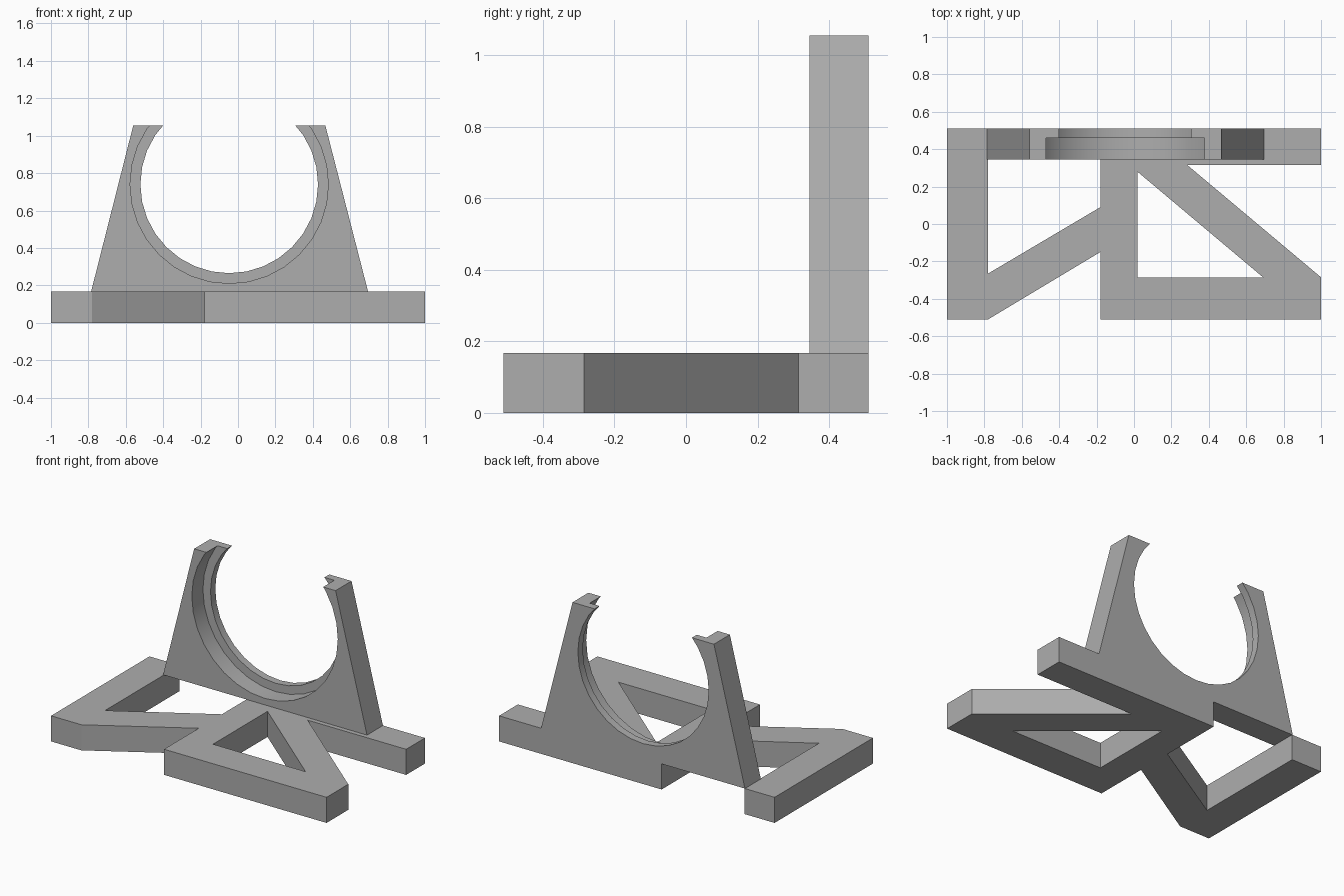
import bpy
import bmesh
from math import pi, radians
from mathutils import Matrix, Vector

default = bpy.data.objects.get("Cube")
if default:
    bpy.data.objects.remove(default)

BASE_TOP = 0.168
TOP = 1.055
BACK, FRONT = 0.51, 0.345
RING_CENTRE = (-0.047, 0.74)

grey = bpy.data.materials.new("plain grey")
grey.use_nodes = True
colour = (0.42, 0.42, 0.42, 1)
grey.diffuse_color = colour
grey.node_tree.nodes["Principled BSDF"].inputs["Base Color"].default_value = colour


def finish(name, bm):
    bmesh.ops.recalc_face_normals(bm, faces=bm.faces[:])
    mesh = bpy.data.meshes.new(name)
    bm.to_mesh(mesh)
    bm.free()
    mesh.materials.append(grey)
    obj = bpy.data.objects.new(name, mesh)
    bpy.context.collection.objects.link(obj)
    return obj


def prism(name, points, push):
    """Extrude a flat outline along the push vector."""
    bm = bmesh.new()
    face = bm.faces.new([bm.verts.new(p) for p in points])
    result = bmesh.ops.extrude_face_region(bm, geom=[face], use_keep_orig=True)
    moved = [g for g in result["geom"] if isinstance(g, bmesh.types.BMVert)]
    bmesh.ops.translate(bm, verts=moved, vec=Vector(push))
    return finish(name, bm)


def bore(name, radius, y0, y1):
    """Cylinder along y, used as a cutter."""
    bm = bmesh.new()
    place = Matrix.Translation((RING_CENTRE[0], (y0 + y1) / 2, RING_CENTRE[1]))
    bmesh.ops.create_cone(bm, cap_ends=True, segments=32, radius1=radius,
                          radius2=radius, depth=y1 - y0,
                          matrix=place @ Matrix.Rotation(pi / 2, 4, "X"))
    return finish(name, bm)


def cut(obj, cutter):
    cutter.hide_render = True
    mod = obj.modifiers.new("cut", "BOOLEAN")
    mod.operation = "DIFFERENCE"
    mod.solver = "EXACT"
    mod.object = cutter
    bpy.ops.object.select_all(action="DESELECT")
    bpy.context.view_layer.objects.active = obj
    obj.select_set(True)
    bpy.ops.object.modifier_apply(modifier=mod.name)
    bpy.data.objects.remove(cutter)


# Base frame: left rail, strut, middle rail, front bar, brace and back bar
outline = [(-1, -0.51), (-0.78, -0.51), (-0.18, -0.15), (-0.18, -0.51),
           (1, -0.51), (1, -0.285), (0.285, 0.315), (1, 0.315), (1, BACK),
           (-0.18, BACK), (-0.18, 0.09), (-0.78, -0.265), (-0.78, BACK), (-1, BACK)]
base = prism("base_frame", [(x, y, 0) for x, y in outline], (0, 0, BASE_TOP))

# Triangular window between middle rail, front bar and brace
window = [(0.018, -0.285), (0.69, -0.285), (0.018, 0.28)]
cut(base, prism("window_cutter", [(x, y, -0.1) for x, y in window], (0, 0, 0.5)))

# Tapered upright plate
sides = [(-0.785, BASE_TOP), (0.695, BASE_TOP), (0.467, TOP), (-0.56, TOP)]
upright = prism("upright_cradle", [(x, FRONT, z) for x, z in sides],
                (0, BACK - FRONT, 0))

# Open round bore with a wider recess on the front
cut(upright, bore("bore_cutter", 0.475, FRONT - 0.1, BACK + 0.1))
cut(upright, bore("recess_cutter", 0.53, FRONT - 0.1, 0.46))
bpy.ops.object.shade_smooth_by_angle(angle=radians(30))
